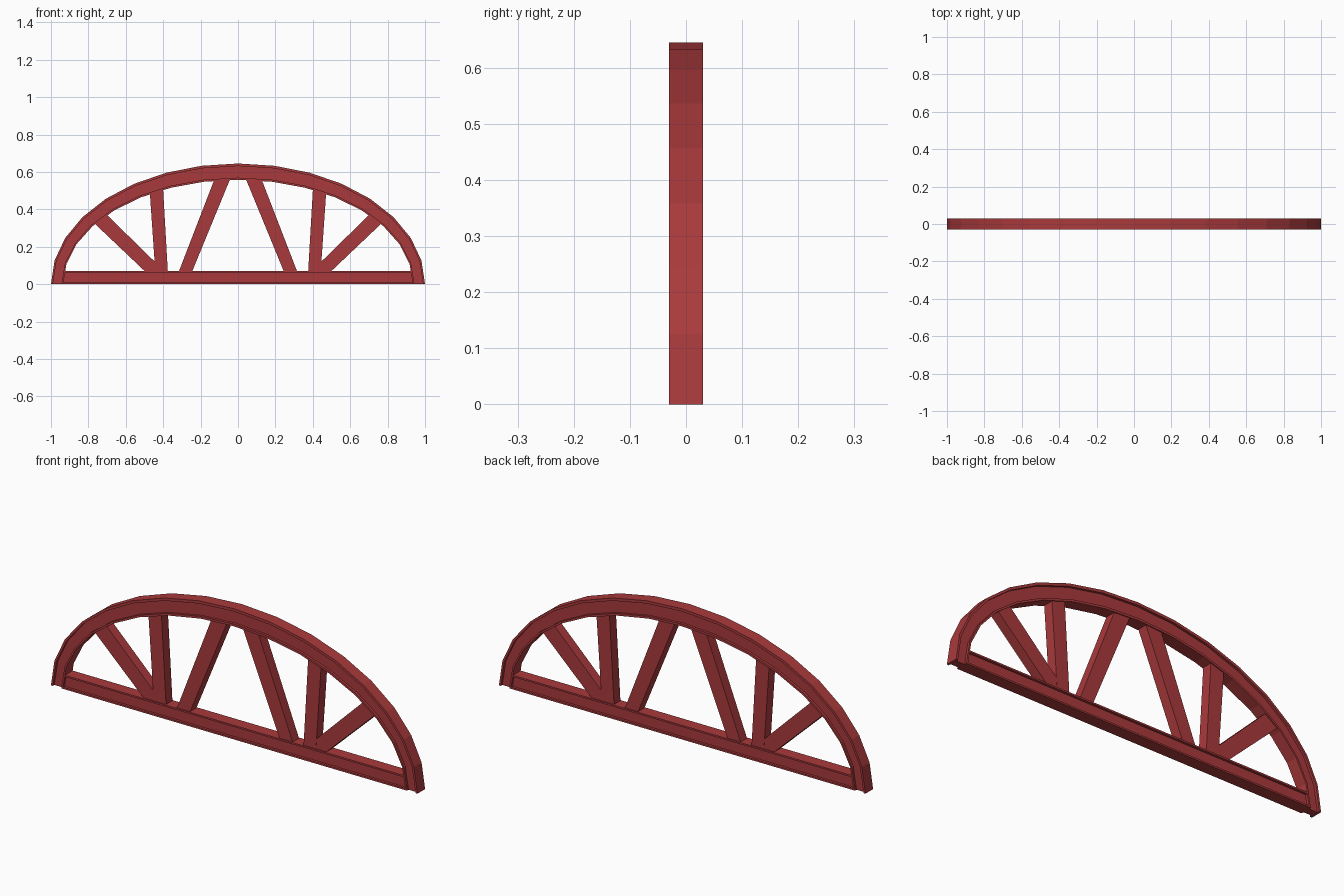
import bpy, bmesh, math

if "Cube" in bpy.data.objects:
    bpy.data.objects.remove(bpy.data.objects["Cube"])

red = bpy.data.materials.new("barn_red")
red.diffuse_color = (0.40, 0.042, 0.045, 1)
red.use_nodes = True
red.node_tree.nodes["Principled BSDF"].inputs["Base Color"].default_value = red.diffuse_color

HALF = 0.03      # half depth of the flanges
WEB = 0.018      # half depth of the recessed webs


def i_profile(low, high):
    """I-beam section as (fraction across, depth) pairs."""
    side = [(0, HALF), (low, HALF), (low, WEB), (high, WEB), (high, HALF), (1, HALF)]
    return side + [(t, -y) for t, y in reversed(side)]


def box_profile(d):
    return [(0, d), (1, d), (1, -d), (0, -d)]


def sweep(name, stations, profile):
    """Sweep a section along stations, each an (edge A, edge B) pair in x-z."""
    bm = bmesh.new()
    rings = []
    for (ax, az), (bx, bz) in stations:
        rings.append([bm.verts.new((ax + (bx - ax) * t, y, az + (bz - az) * t))
                      for t, y in profile])
    n = len(profile)
    for r, s in zip(rings, rings[1:]):
        for i in range(n):
            j = (i + 1) % n
            bm.faces.new((r[i], r[j], s[j], s[i]))
    bm.faces.new(rings[0])
    bm.faces.new(rings[-1])
    bmesh.ops.recalc_face_normals(bm, faces=bm.faces)
    me = bpy.data.meshes.new(name)
    bm.to_mesh(me)
    bm.free()
    me.materials.append(red)
    ob = bpy.data.objects.new(name, me)
    bpy.context.collection.objects.link(ob)
    return ob


# Arched top beam, sixteen segments
arch = []
for i in range(17):
    a = math.pi * i / 16
    c, s = math.cos(a), math.sin(a)
    arch.append(((0.935 * c, 0.558 * s), (c, 0.645 * s)))
sweep("arch_beam", arch, i_profile(0.13, 0.84))

# Straight bottom beam, ends tucked against the arch
sweep("bottom_beam",
      [((-0.937, 0), (-0.93, 0.07)), ((0.937, 0), (0.93, 0.07))],
      i_profile(0.12, 0.88))


def reach_arch(p, q):
    """Point where the line from p through q meets the inside of the arch."""
    lo, hi = 0.0, 2.0
    for _ in range(40):
        m = (lo + hi) / 2
        x, z = (p[0] + (q[0] - p[0]) * m, p[1] + (q[1] - p[1]) * m)
        if (x / 0.941) ** 2 + (z / 0.564) ** 2 < 1:
            lo = m
        else:
            hi = m
    return x, z


# Braces: foot edge A, foot edge B, head edge A, head edge B (right half)
braces = {
    "inner_brace": ((0.247, 0.063), (0.318, 0.063), (0.045, 0.555), (0.13, 0.55)),
    "upright_brace": ((0.375, 0.063), (0.442, 0.063), (0.40, 0.50), (0.47, 0.47)),
    "outer_brace": ((0.39, 0.066), (0.495, 0.066), (0.68, 0.35), (0.752, 0.31)),
}
for name, (fa, fb, ha, hb) in braces.items():
    ends = [(fa, fb), (reach_arch(fa, ha), reach_arch(fb, hb))]
    depth = 0.024 if name == "outer_brace" else 0.025
    for label, sx in (("right", 1), ("left", -1)):
        sweep(f"{name}_{label}",
              [tuple((sx * x, z) for x, z in pair) for pair in ends],
              box_profile(depth))
